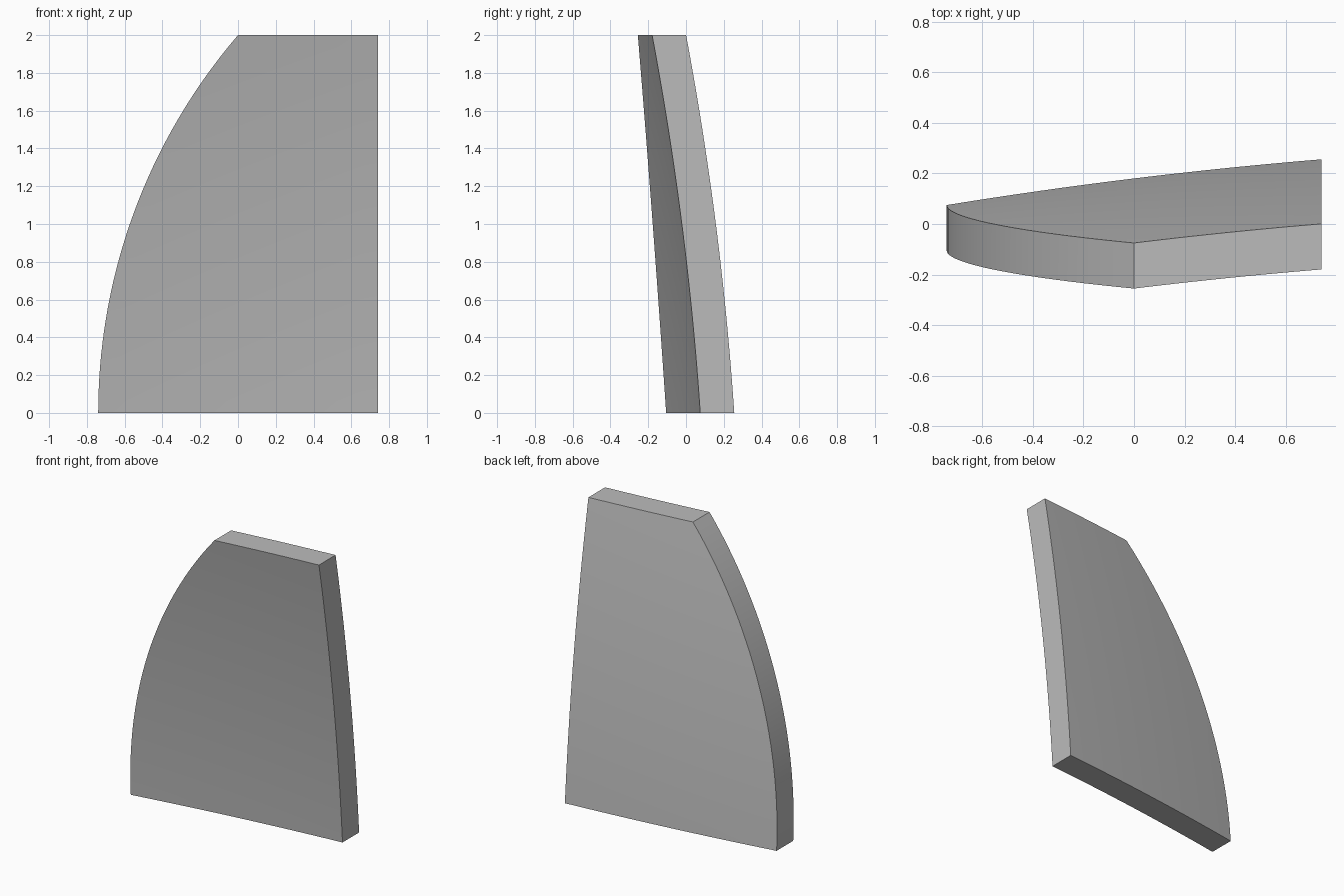
import bpy, bmesh, math

cube = bpy.data.objects.get("Cube")
if cube:
    bpy.data.objects.remove(cube)

HALF_WIDTH, HEIGHT, THICKNESS = 0.74, 2.0, 0.18
ARC_RADIUS = 3.073
COLUMNS, ROWS = 16, 32


def left_edge(z):
    """Circular arc that bounds the panel on its curved side."""
    return ARC_RADIUS - HALF_WIDTH - math.sqrt(ARC_RADIUS ** 2 - z * z)


def front_depth(x, z):
    """Gently domed front surface, leaning forward towards the top."""
    across = 0.122 * x - 0.027 * x * x
    upward = -0.0675 * z - 0.03 * z * z
    return across + upward


# Plain grey finish
grey = bpy.data.materials.new("plain grey")
grey.use_nodes = True
colour = (0.5, 0.5, 0.5, 1)
grey.diffuse_color = colour
grey.node_tree.nodes["Principled BSDF"].inputs["Base Color"].default_value = colour

# Front surface of the panel as a curved grid
bm = bmesh.new()
rows = []
for j in range(ROWS + 1):
    z = HEIGHT * j / ROWS
    start = left_edge(z)
    row = []
    for i in range(COLUMNS + 1):
        x = start + (HALF_WIDTH - start) * i / COLUMNS
        row.append(bm.verts.new((x, front_depth(x, z), z)))
    rows.append(row)
for low, high in zip(rows, rows[1:]):
    for i in range(COLUMNS):
        bm.faces.new((low[i], low[i + 1], high[i + 1], high[i]))

# Thickness, pushed straight back
back = bmesh.ops.extrude_face_region(bm, geom=bm.faces[:], use_keep_orig=True)
moved = [g for g in back["geom"] if isinstance(g, bmesh.types.BMVert)]
bmesh.ops.translate(bm, verts=moved, vec=(0, THICKNESS, 0))
bmesh.ops.recalc_face_normals(bm, faces=bm.faces[:])

mesh = bpy.data.meshes.new("curved_panel")
bm.to_mesh(mesh)
bm.free()
mesh.materials.append(grey)
panel = bpy.data.objects.new("curved_panel", mesh)
bpy.context.collection.objects.link(panel)

# Smooth surfaces with crisp borders
bpy.ops.object.select_all(action="DESELECT")
panel.select_set(True)
bpy.context.view_layer.objects.active = panel
bpy.ops.object.shade_smooth_by_angle(angle=math.radians(30))
